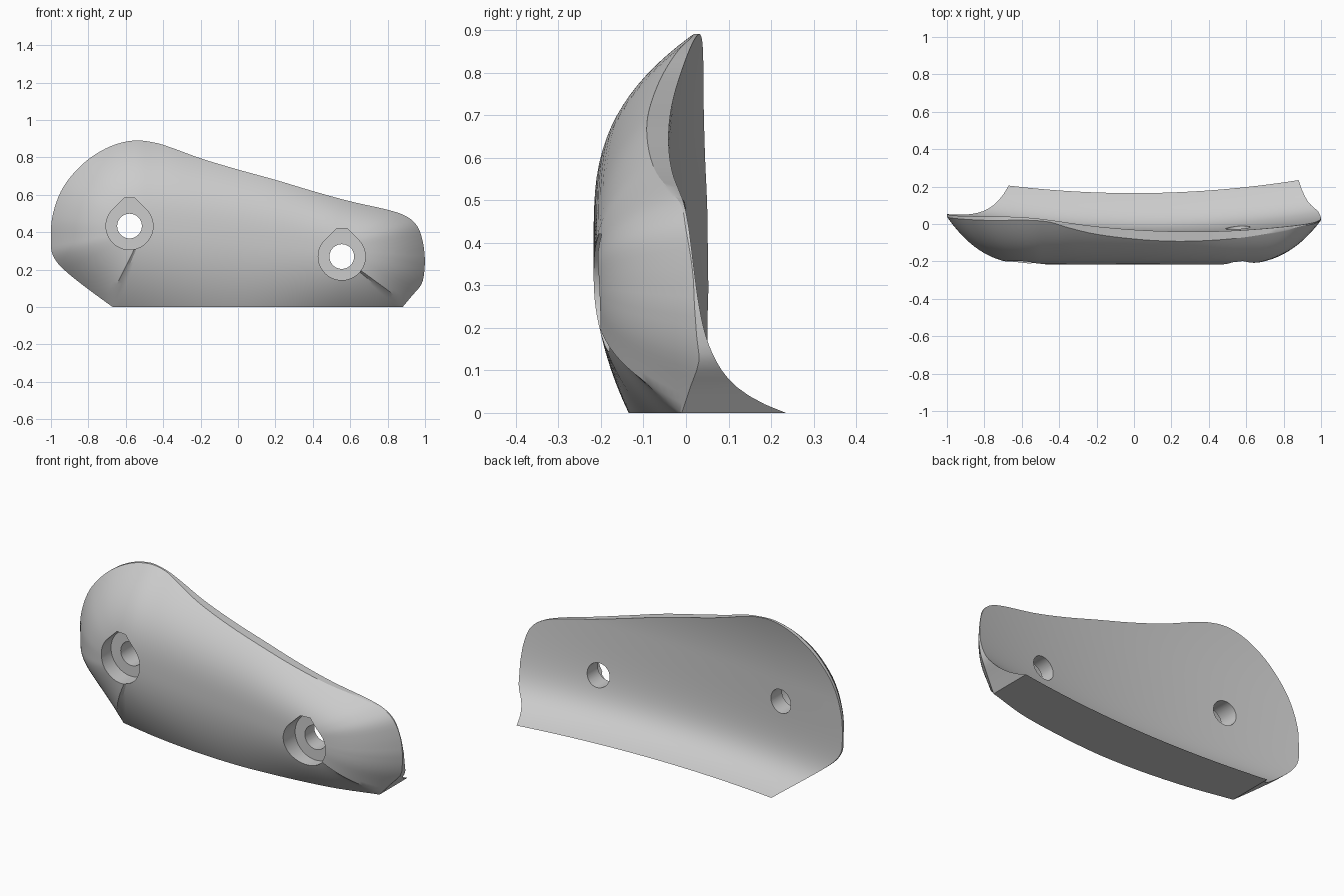
import bpy, bmesh, math
from mathutils import Vector

default = bpy.data.objects.get("Cube")
if default:
    bpy.data.objects.remove(default, do_unlink=True)

RINGS = 20
CREST = -0.217      # depth of the front crest
FLOOR = -0.11       # depth of the screw seats


def spline(knots, count):
    """Smooth curve through the knots, without its last point."""
    pts = [Vector(k) for k in knots]
    pts = [2 * pts[0] - pts[1]] + pts + [2 * pts[-1] - pts[-2]]
    out = []
    for i in range(count):
        u = i / count * (len(knots) - 1)
        k = int(u)
        t = u - k
        a, b, c, d = pts[k:k + 4]
        out.append(0.5 * (2 * b + (c - a) * t + (2 * a - 5 * b + 4 * c - d) * t * t
                          + (3 * b - a - 3 * c + d) * t ** 3))
    return out


def back_depth(x, z):
    """Hollow back that flares into a foot."""
    flare = 0.21 * math.exp(-z / 0.073)
    lean = 0.33 * max(0, z - 0.55) ** 2
    bend = (0.09 - 0.035 * z) * (x - 0.3 * z) ** 2
    return -0.045 + flare + lean + bend


# Outline knots: x, z, depth of the front rim
left_tip, right_tip = (-1, .36, .04), (1, .25, .02)
left_foot, right_foot = (-.67, 0, -.05), (.88, 0, -.01)
top_knots = [left_tip, (-.995, .47, .035), (-.96, .59, .03), (-.9, .69, .025),
             (-.8, .79, .02), (-.68, .86, .02), (-.56, .89, .02), (-.45, .88, .01),
             (-.35, .85, -.02), (-.2, .795, -.055), (0, .735, -.08), (.2, .68, -.092),
             (.4, .62, -.088), (.6, .565, -.07), (.8, .52, -.035), (.9, .485, -.01),
             (.96, .43, 0), (.99, .34, .015), right_tip]
left_knots = [left_tip, (-.995, .29, .04), (-.96, .23, .035), (-.89, .165, .02),
              (-.78, .08, -.01), left_foot]
foot_knots = [left_foot, (-.4, 0, -.1), (-.1, 0, -.13), (.2, 0, -.13),
              (.6, 0, -.085), right_foot]
right_knots = [right_foot, (.93, .06, .01), (.98, .12, .03), (.995, .18, .025), right_tip]

top = spline(top_knots, 72) + [Vector(right_tip)]
bottom = (spline(left_knots, 20) + spline(foot_knots, 40)
          + spline(right_knots, 12) + [Vector(right_tip)])

# Each outline point runs inward to a shared point on the crest line
outline = []
for is_top, curve in ((True, top), (False, bottom[1:-1])):
    pairs = list(zip(top, bottom)) if is_top else list(zip(top, bottom))[1:-1]
    row = []
    for p, (a, b) in zip(curve, pairs):
        cx = min(.5, max(-.5, (a.x + b.x) / 2))
        row.append((p, Vector((cx, .365 - .11 * cx))))
    outline += row if is_top else row[::-1]

# Plate body: domed front, hollow back, straight wall between
bm = bmesh.new()
front, back = [], []
for j in range(RINGS + 1):
    s = (j / RINGS) ** 1.5
    front_ring, back_ring = [], []
    for p, crest in outline:
        x, z = p.xy.lerp(crest, s)
        rim = min(p.z, back_depth(p.x, p.y) - 0.004)
        power = 2.1 if p.y < .01 else 2.8
        y = rim + (CREST - rim) * (1 - (1 - s) ** power)
        front_ring.append(bm.verts.new((x, y, z)))
        back_ring.append(bm.verts.new((x, back_depth(x, z), z)))
    front.append(front_ring)
    back.append(back_ring)

strips = front[::-1] + back
for ring_a, ring_b in zip(strips, strips[1:]):
    for i in range(len(outline)):
        k = (i + 1) % len(outline)
        bm.faces.new((ring_a[i], ring_a[k], ring_b[k], ring_b[i]))
bmesh.ops.remove_doubles(bm, verts=bm.verts, dist=0.0002)
bmesh.ops.recalc_face_normals(bm, faces=bm.faces)
mesh = bpy.data.meshes.new("plate")
bm.to_mesh(mesh)
bm.free()
plate = bpy.data.objects.new("plate", mesh)
bpy.context.collection.objects.link(plate)

grey = bpy.data.materials.new("light_grey")
grey.use_nodes = True
grey.diffuse_color = (.6, .6, .6, 1)
grey.node_tree.nodes["Principled BSDF"].inputs["Base Color"].default_value = (.6, .6, .6, 1)
mesh.materials.append(grey)


def cut(name, profile, y0, y1):
    """Cut a prism with an x-z profile out of the plate."""
    cb = bmesh.new()
    near = [cb.verts.new((x, y0, z)) for x, z in profile]
    far = [cb.verts.new((x, y1, z)) for x, z in profile]
    cb.faces.new(near)
    cb.faces.new(far[::-1])
    for i in range(len(near)):
        k = (i + 1) % len(near)
        cb.faces.new((near[i], far[i], far[k], near[k]))
    bmesh.ops.recalc_face_normals(cb, faces=cb.faces)
    cm = bpy.data.meshes.new(name)
    cb.to_mesh(cm)
    cb.free()
    cm.materials.append(grey)
    cutter = bpy.data.objects.new(name, cm)
    cutter.hide_render = True
    bpy.context.collection.objects.link(cutter)
    mod = plate.modifiers.new(name, "BOOLEAN")
    mod.operation, mod.solver, mod.object = "DIFFERENCE", "EXACT", cutter
    bpy.ops.object.modifier_apply(modifier=name)
    bpy.data.objects.remove(cutter, do_unlink=True)


def arc(cx, cz, r, start, sweep, n):
    return [(cx + r * math.cos(start + sweep * i / n), cz + r * math.sin(start + sweep * i / n))
            for i in range(n)]


bpy.ops.object.select_all(action="DESELECT")
plate.select_set(True)
bpy.context.view_layer.objects.active = plate

# Screw holes: a seat with a clipped peak, and a round bore
for side, cx, cz in (("right", -.58, .433), ("left", .555, .27)):
    seat = arc(cx, cz, .126, math.radians(135), math.radians(270), 48)
    seat += [(cx + .089, cz + .089), (cx + .028, cz + .15), (cx - .028, cz + .15)]
    cut(side + "_seat", seat, -.5, FLOOR)
    cut(side + "_bore", arc(cx, cz, .066, 0, math.tau, 40), -.4, .4)

bpy.ops.object.shade_smooth_by_angle(angle=math.radians(32))
